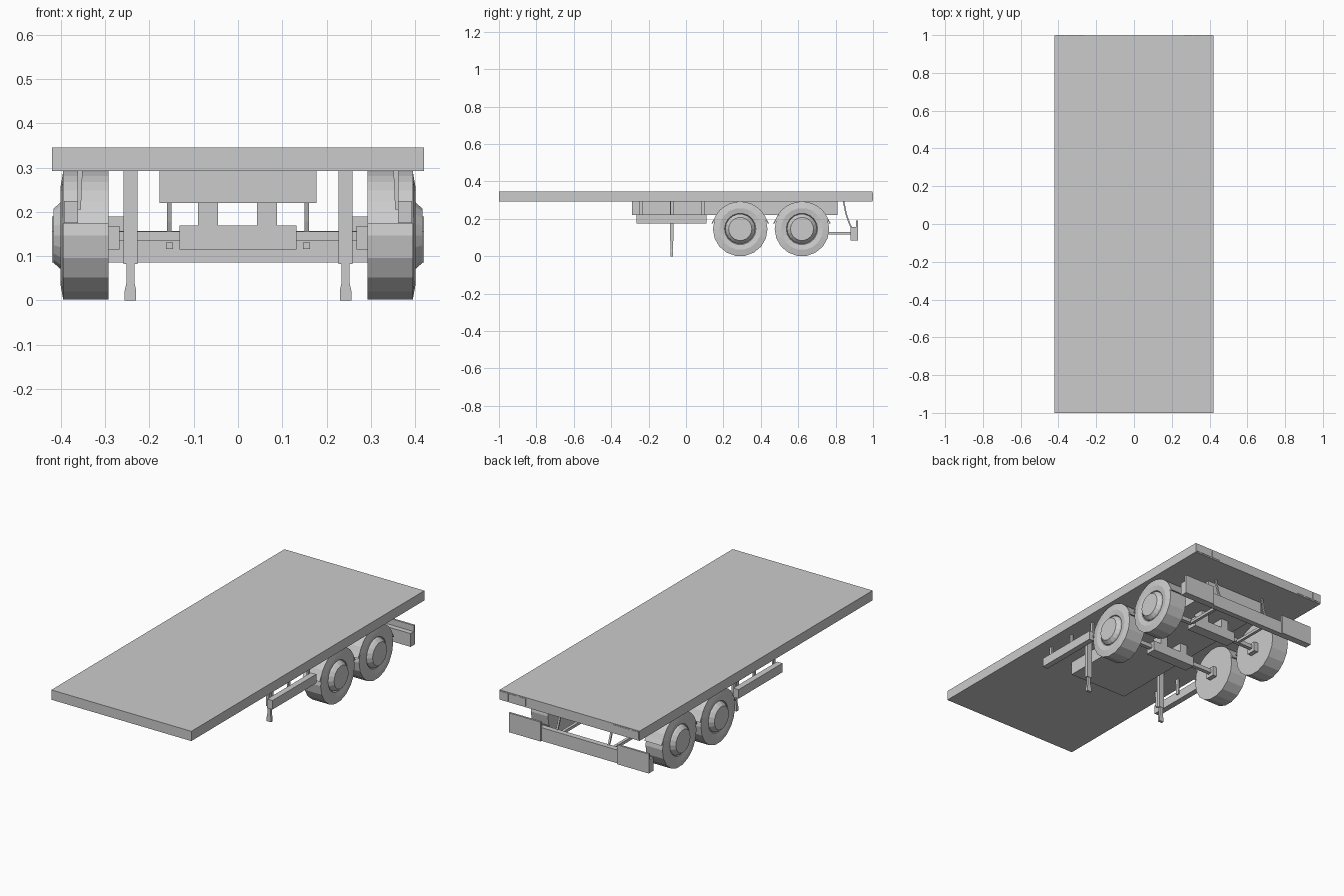
import bpy, bmesh, math
from mathutils import Vector

if "Cube" in bpy.data.objects:
    bpy.data.objects.remove(bpy.data.objects["Cube"])

AXLES = (0.29, 0.62)


def make(name, verts, faces):
    me = bpy.data.meshes.new(name)
    me.from_pydata(verts, [], faces)
    bm = bmesh.new()
    bm.from_mesh(me)
    bmesh.ops.recalc_face_normals(bm, faces=bm.faces)
    bm.to_mesh(me)
    bm.free()
    ob = bpy.data.objects.new(name, me)
    bpy.context.collection.objects.link(ob)
    return ob


def mirror(ob):
    ob.modifiers.new("mirror", 'MIRROR')
    return ob


def extrude(name, profile, to3d, a, b):
    """Closed 2D profile extruded between a and b; to3d maps (u, v, w) to space."""
    n = len(profile)
    verts = [to3d(u, v, w) for w in (a, b) for u, v in profile]
    faces = [(i, (i + 1) % n, n + (i + 1) % n, n + i) for i in range(n)]
    return make(name, verts, faces + [tuple(range(n)), tuple(range(n, 2 * n))])


def box(name, x, y, z):
    prof = [(x[0], z[0]), (x[1], z[0]), (x[1], z[1]), (x[0], z[1])]
    return extrude(name, prof, lambda u, v, w: (u, w, v), *y)


def lathe_x(name, profile, cy, cz, n):
    """Spin (x, radius) profile about an x-parallel line, with capped ends."""
    verts, faces = [], []
    for x, r in profile:
        for i in range(n):
            a = 2 * math.pi * (i + 0.5) / n
            verts.append((x, cy + r * math.sin(a), cz - r * math.cos(a)))
    m = len(profile)
    for k in range(m - 1):
        for i in range(n):
            j = (i + 1) % n
            faces.append((k * n + i, k * n + j, (k + 1) * n + j, (k + 1) * n + i))
    faces += [tuple(range(n)), tuple(range((m - 1) * n, m * n))]
    return make(name, verts, faces)


def yz(u, v, w):
    return (w, u, v)


# Load deck and chassis box
box("deck", (-0.42, 0.42), (-1, 0.998), (0.292, 0.345))
box("chassis_box", (-0.177, 0.177), (-0.29, 0.81), (0.22, 0.293))

# Rear light clusters: three cells each side
for i in range(3):
    x = 0.262 + i * 0.053
    mirror(box(f"rear_light_{i + 1}", (x, x + 0.048), (0.99, 1.0), (0.299, 0.339)))

# Wheels, mudguards and axles
WHEEL = [(0.293, 0.146), (0.395, 0.146), (0.401, 0.112), (0.396, 0.084),
         (0.390, 0.080), (0.400, 0.077), (0.417, 0.062)]
for k, y in enumerate(AXLES, 1):
    mirror(lathe_x(f"wheel_{k}", WHEEL, y, 0.146, 18))

    arc = [math.radians(22 + 136 * i / 12) for i in range(13)]
    outer = [(y + 0.152 * math.cos(a), 0.141 + 0.152 * math.sin(a)) for a in arc]
    inner = [(y + 0.147 * math.cos(a), 0.141 + 0.147 * math.sin(a)) for a in arc]
    flap_r = [(y + 0.147, 0.174), (y + 0.155, 0.174)]
    flap_l = [(y - 0.155, 0.174), (y - 0.147, 0.174)]
    mirror(extrude(f"mudguard_{k}", flap_r + outer + flap_l + inner[::-1], yz, 0.293, 0.395))

    box(f"axle_beam_{k}", (-0.28, 0.28), (y - 0.011, y + 0.011), (0.134, 0.156))
    mirror(box(f"axle_end_{k}", (0.268, 0.296), (y - 0.026, y + 0.026), (0.115, 0.168)))
    # U-shaped suspension bracket
    u = [(-0.132, 0.115), (0.132, 0.115), (0.132, 0.169), (0.088, 0.169), (0.088, 0.222),
         (0.043, 0.222), (0.043, 0.169), (-0.045, 0.169), (-0.045, 0.222),
         (-0.09, 0.222), (-0.09, 0.169), (-0.132, 0.169)]
    extrude(f"suspension_bracket_{k}", u, lambda a, b, w: (a, w, b), y - 0.03, y + 0.03)

# Landing legs with flared feet
mirror(box("landing_leg", (0.227, 0.259), (-0.085, -0.067), (0.082, 0.293)))
FOOT = [(0.230, 0), (0.256, 0), (0.256, 0.022), (0.252, 0.04), (0.252, 0.084),
        (0.234, 0.084), (0.234, 0.04), (0.230, 0.022)]
mirror(extrude("leg_foot", FOOT, lambda a, b, w: (a, w, b), -0.083, -0.069))

# Side guards on hangers
mirror(box("side_guard", (0.361, 0.393), (-0.265, 0.11), (0.175, 0.224)))
for i, y in enumerate((-0.24, -0.075, 0.09), 1):
    hanger = [(0.355, 0.205), (0.362, 0.205), (0.362, 0.293), (0.351, 0.293)]
    mirror(extrude(f"guard_hanger_{i}", hanger, lambda a, b, w: (a, w, b), y - 0.009, y + 0.009))

# Rear underrun bumper with end plates
box("bumper_bar", (-0.42, 0.42), (0.88, 0.91), (0.085, 0.157))
mirror(box("bumper_plate", (0.23, 0.42), (0.908, 0.919), (0.085, 0.19)))

# Bumper rods and curved struts
mirror(box("bumper_rod", (0.147, 0.163), (0.65, 0.885), (0.116, 0.131)))
path = [Vector(p) for p in ((0.888, 0.145), (0.872, 0.18), (0.855, 0.23), (0.843, 0.292),
                            (0.82, 0.325), (0.74, 0.338), (0.61, 0.341))]
left, right = [], []
for i, p in enumerate(path):
    d = (path[min(i + 1, len(path) - 1)] - path[max(i - 1, 0)]).normalized()
    nrm = Vector((-d.y, d.x)) * 0.004
    left.append(tuple(p + nrm))
    right.append(tuple(p - nrm))
mirror(extrude("bumper_strut", left + right[::-1], yz, 0.150, 0.160))
